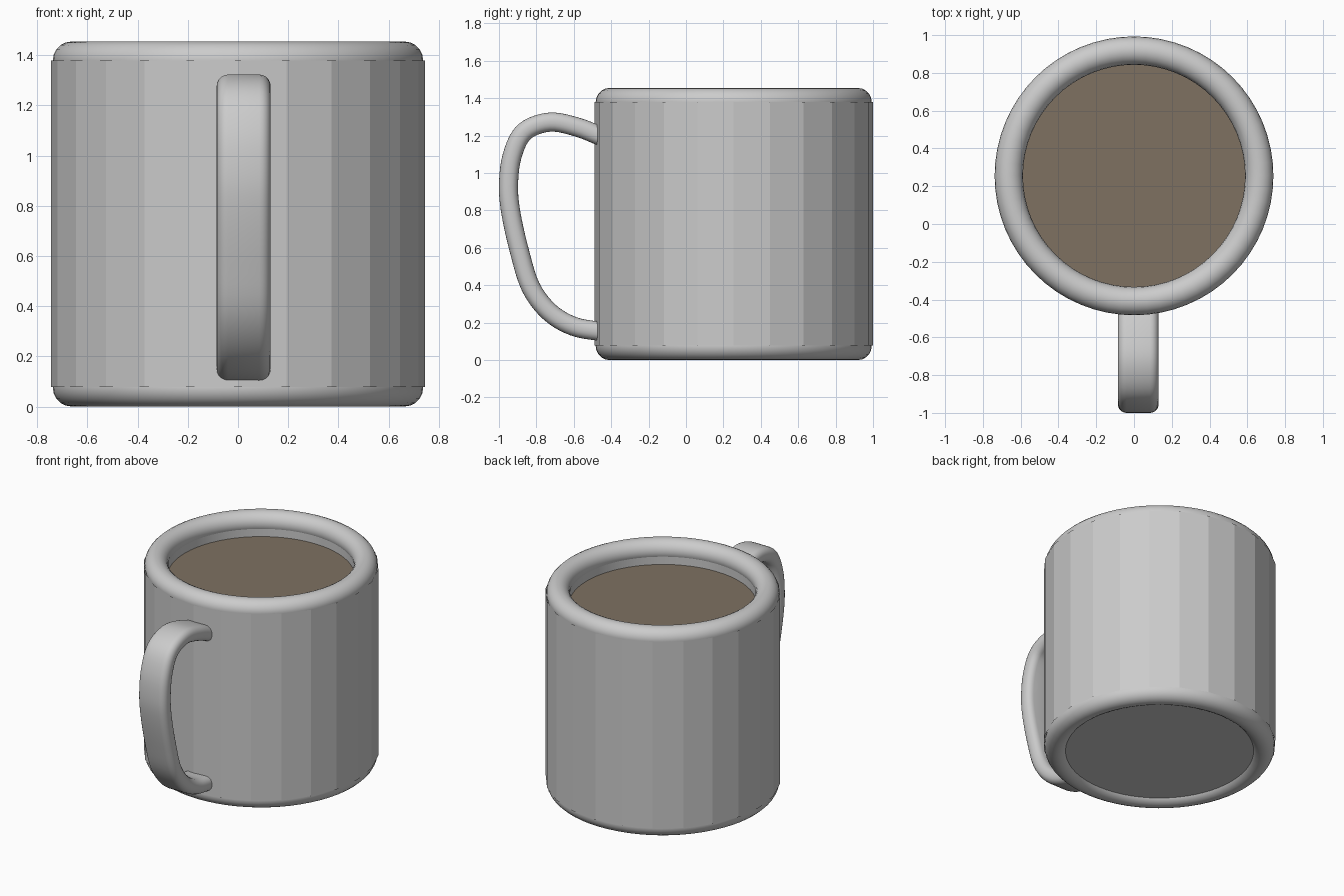
import bpy, bmesh, math
from mathutils import Vector

if "Cube" in bpy.data.objects:
    bpy.data.objects.remove(bpy.data.objects["Cube"])

CY = 0.255          # mug axis position in y
HX = 0.0225         # handle centre in x


def finish(name, bm, smooth=True):
    bmesh.ops.recalc_face_normals(bm, faces=bm.faces)
    mesh = bpy.data.meshes.new(name)
    bm.to_mesh(mesh)
    bm.free()
    for p in mesh.polygons:
        p.use_smooth = smooth
    ob = bpy.data.objects.new(name, mesh)
    bpy.context.collection.objects.link(ob)
    return ob


def torus(name, z):
    bpy.ops.mesh.primitive_torus_add(location=(0, CY, z), major_radius=0.663,
                                     minor_radius=0.075, major_segments=64, minor_segments=20)
    ob = bpy.context.object
    ob.name = name
    bpy.ops.object.shade_smooth()
    return ob


def tube(name, radius, z0, z1, sides, smooth):
    bm = bmesh.new()
    bmesh.ops.create_cone(bm, cap_ends=False, segments=sides, radius1=radius,
                          radius2=radius, depth=z1 - z0)
    bmesh.ops.translate(bm, verts=bm.verts, vec=(0, CY, (z0 + z1) / 2))
    return finish(name, bm, smooth)


def disc(name, radius, z):
    bm = bmesh.new()
    bmesh.ops.create_circle(bm, cap_ends=True, segments=64, radius=radius)
    bmesh.ops.translate(bm, verts=bm.verts, vec=(0, CY, z))
    return finish(name, bm, False)


# Faceted outer wall with rounded rims at both ends
tube("outer_wall", 0.745, 0.077, 1.38, 24, False)
torus("top_rim", 1.38)
torus("bottom_rim", 0.075)

# Inside wall, base and drink
tube("inner_wall", 0.593, 1.29, 1.38, 64, True)
disc("base", 0.63, 0.03)
coffee = disc("coffee", 0.595, 1.30)
mat = bpy.data.materials.new("coffee_brown")
mat.diffuse_color = (0.21, 0.165, 0.12, 1)
mat.use_nodes = True
mat.node_tree.nodes["Principled BSDF"].inputs["Base Color"].default_value = mat.diffuse_color
coffee.data.materials.append(mat)

# Handle: rounded strap section swept along a smooth path in the y-z plane
path = [Vector((0, y, z)) for y, z in [
    (-0.44, 1.19), (-0.58, 1.245), (-0.73, 1.272), (-0.865, 1.22), (-0.93, 1.09),
    (-0.949, 0.93), (-0.935, 0.78), (-0.89, 0.58), (-0.83, 0.39), (-0.73, 0.257),
    (-0.60, 0.18), (-0.44, 0.15)]]


def spline(pts, steps):
    ext = [2 * pts[0] - pts[1]] + pts + [2 * pts[-1] - pts[-2]]
    out = []
    for a, b, c, d in zip(ext, ext[1:], ext[2:], ext[3:]):
        for i in range(steps):
            t = i / steps
            out.append(0.5 * (2 * b + (c - a) * t + (2 * a - 5 * b + 4 * c - d) * t * t
                              + (3 * b - a - 3 * c + d) * t ** 3))
    return out + [pts[-1]]


def strap_section(hw, ht, r, n=5):
    pts = []
    for k, (sx, sy) in enumerate([(1, 1), (-1, 1), (-1, -1), (1, -1)]):
        for i in range(n + 1):
            a = math.pi / 2 * (k + i / n)
            pts.append((sx * (hw - r) + r * math.cos(a), sy * (ht - r) + r * math.sin(a)))
    return pts


bm = bmesh.new()
line = spline(path, 5)
section = strap_section(0.1075, 0.051, 0.045)
rings = []
for i, p in enumerate(line):
    t = (line[min(i + 1, len(line) - 1)] - line[max(i - 1, 0)]).normalized()
    side = Vector((0, -t.z, t.y))
    rings.append([bm.verts.new(p + Vector((HX + u, 0, 0)) + side * v) for u, v in section])
n = len(section)
for a, b in zip(rings, rings[1:]):
    for j in range(n):
        bm.faces.new((a[j], a[(j + 1) % n], b[(j + 1) % n], b[j]))
bm.faces.new(rings[0])
bm.faces.new(rings[-1])
finish("handle", bm)
